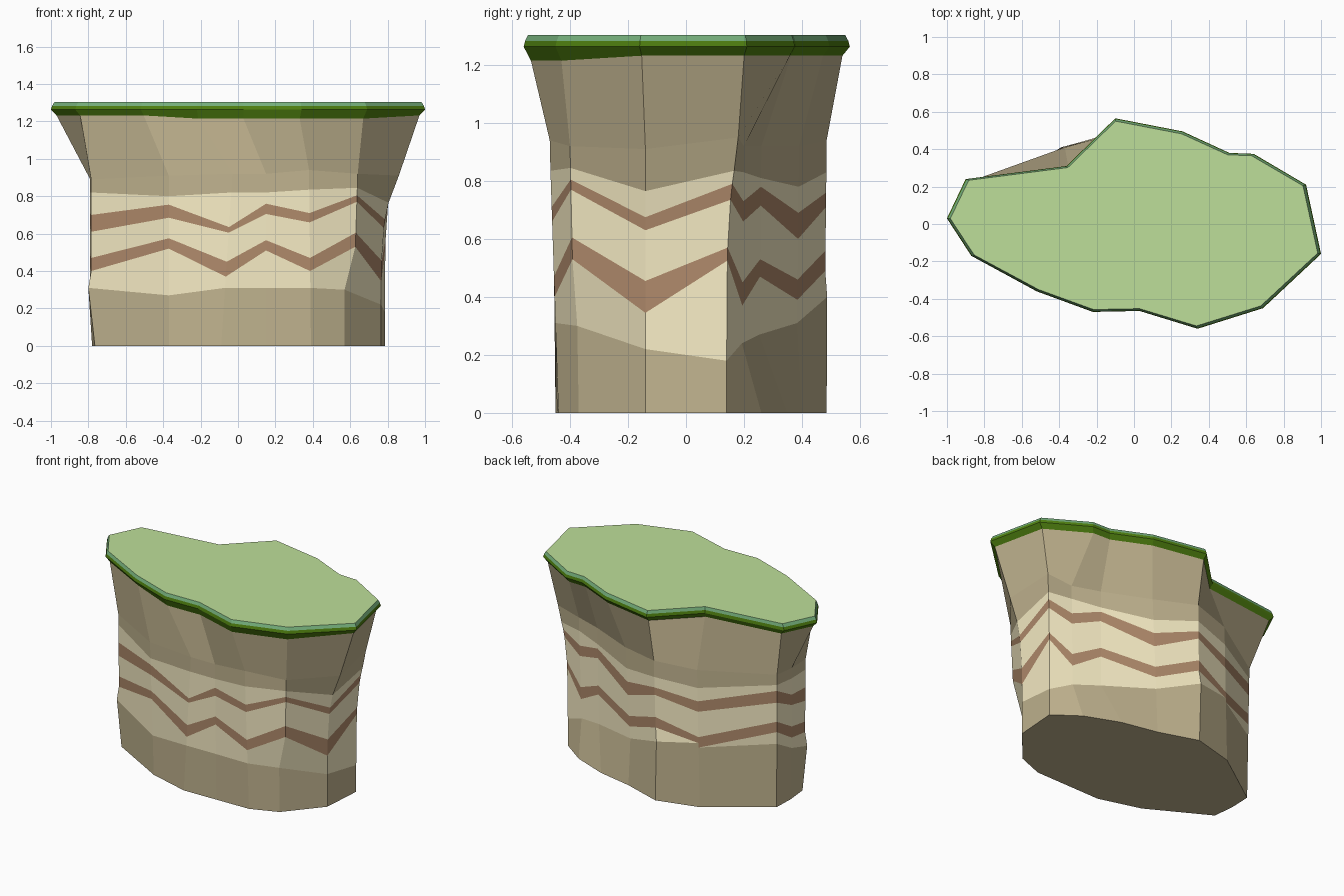
import bpy

if "Cube" in bpy.data.objects:
    bpy.data.objects.remove(bpy.data.objects["Cube"])

# Plan outlines, 15 matching columns, counter-clockwise from the left tip
FOOT = [(-.79, .0), (-.785, -.145), (-.37, -.37), (-.09, -.45), (.15, -.445), (.39, -.44),
        (.61, -.38), (.765, -.14), (.785, .14), (.64, .19), (.47, .25), (.13, .38),
        (-.12, .475), (-.39, .41), (-.775, .14)]
NECK = [(-.79, .0), (-.785, -.155), (-.37, -.41), (-.03, -.46), (.15, -.46), (.38, -.47),
        (.64, -.40), (.86, -.14), (.83, .18), (.66, .20), (.48, .26), (.18, .39),
        (-.10, .485), (-.37, .41), (-.785, .15)]
LAWN = [(-1, .03), (-.87, -.17), (-.52, -.36), (-.22, -.47), (.03, -.465), (.34, -.56),
        (.69, -.45), (1, -.16), (.92, .21), (.64, .375), (.51, .38), (.26, .495),
        (-.10, .565), (-.36, .31), (-.90, .24)]
# The lowest rings differ from the foot in a few columns
GROUND = {0: (-.78, 0), 1: (-.765, -.15), 6: (.57, -.37), 9: (.62, .26),
          10: (.39, .35), 11: (.15, .40), 12: (-.11, .485)}
LEDGE = {1: (-.80, -.15), 6: (.57, -.375), 12: (-.12, .487)}
# Heights per column: pale rock foot, stripes (bottom and thickness), pale rock top, neck
PALE = [.35, .31, .27, .31, .31, .31, .30, .22, .18, .24, .27, .31, .40, .43, .43]
LOW = [.42, .40, .52, .37, .51, .40, .53, .345, .525, .37, .47, .39, .49, .40, .51]
LOW_T = [.075, .07, .055, .08, .055, .07, .075, .11, .045, .08, .06, .07, .07, .07, .07]
HIGH = [.64, .61, .685, .605, .705, .66, .77, .63, .735, .66, .715, .60, .71, .64, .71]
HIGH_T = [.07, .09, .07, .03, .055, .05, .035, .045, .055, .07, .065, .09, .05, .07, .08]
TOP = [.82, .82, .80, .82, .82, .835, .845, .765, .835, .83, .81, .78, .83, .80, .83]
NECK_Z = [.89, .89, .91, .92, .92, .94, .92, .91, .95, .92, .92, .92, .94, .92, .90]
N = len(FOOT)


def material(name, rgb):
    m = bpy.data.materials.new(name)
    m.diffuse_color = (*rgb, 1)
    m.use_nodes = True
    m.node_tree.nodes["Principled BSDF"].inputs["Base Color"].default_value = m.diffuse_color
    return m


def loft(name, rings, mats, bands, bottom=None, top=None):
    """Join rings of N points; bands gives the material slot of each storey."""
    verts = [p for r in rings for p in r]
    faces, slots = [], []
    for k, slot in enumerate(bands):
        for i in range(N):
            j = (i + 1) % N
            faces.append((k * N + i, k * N + j, (k + 1) * N + j, (k + 1) * N + i))
            slots.append(slot)
    if bottom is not None:
        faces.append(tuple(reversed(range(N))))
        slots.append(bottom)
    if top is not None:
        faces.append(tuple(range(len(verts) - N, len(verts))))
        slots.append(top)
    me = bpy.data.meshes.new(name)
    me.from_pydata(verts, [], faces)
    for m in mats:
        me.materials.append(m)
    me.polygons.foreach_set("material_index", slots)
    me.update()
    ob = bpy.data.objects.new(name, me)
    bpy.context.collection.objects.link(ob)
    return ob


def wall(heights, moved={}):
    """Ring on the cliff wall, blending from foot to neck (late on the right end)."""
    out = []
    for i, ((ax, ay), (bx, by), z) in enumerate(zip(FOOT, NECK, heights)):
        t = min(1, z / .91) ** (5 if ax > .7 else 1)
        x, y = moved.get(i, (ax + (bx - ax) * t, ay + (by - ay) * t))
        out.append((x, y, z))
    return out


def lawn(inset, z, sag=0):
    """Lawn outline, pulled in by inset; its front part hangs lower by sag."""
    return [(x * (1 - inset), y * (1 - inset * 1.5), z - (sag if y < -.4 else 0))
            for x, y in LAWN]


def plus(a, b):
    return [x + y for x, y in zip(a, b)]


tan = material("tan_rock", (.54, .46, .28))
pale = material("pale_rock", (.95, .86, .57))
brown = material("brown_stripe", (.44, .26, .15))
green = material("grass_top", (.51, .74, .32))
edge = material("grass_edge", (.18, .43, .20))
dark = material("grass_underside", (.08, .22, .005))

# Cliff: tan foot, pale rock with two zigzag stripes, flaring tan neck
ground = [(*GROUND.get(i, p), 0) for i, p in enumerate(FOOT)]
cliff = [ground, wall(PALE, LEDGE), wall(LOW), wall(plus(LOW, LOW_T)),
         wall(HIGH), wall(plus(HIGH, HIGH_T)), wall(TOP), wall(NECK_Z),
         lawn(.03, 1.232, .017)]
loft("cliff", cliff, [tan, pale, brown], [0, 1, 2, 1, 2, 1, 0, 0], bottom=0, top=0)

# Grass slab: dark underside and side, bevelled top edge
loft("grass", [lawn(.03, 1.232, .017), lawn(0, 1.263), lawn(.006, 1.283),
               lawn(.018, 1.303)],
     [green, edge, dark], [2, 2, 1], top=0)
